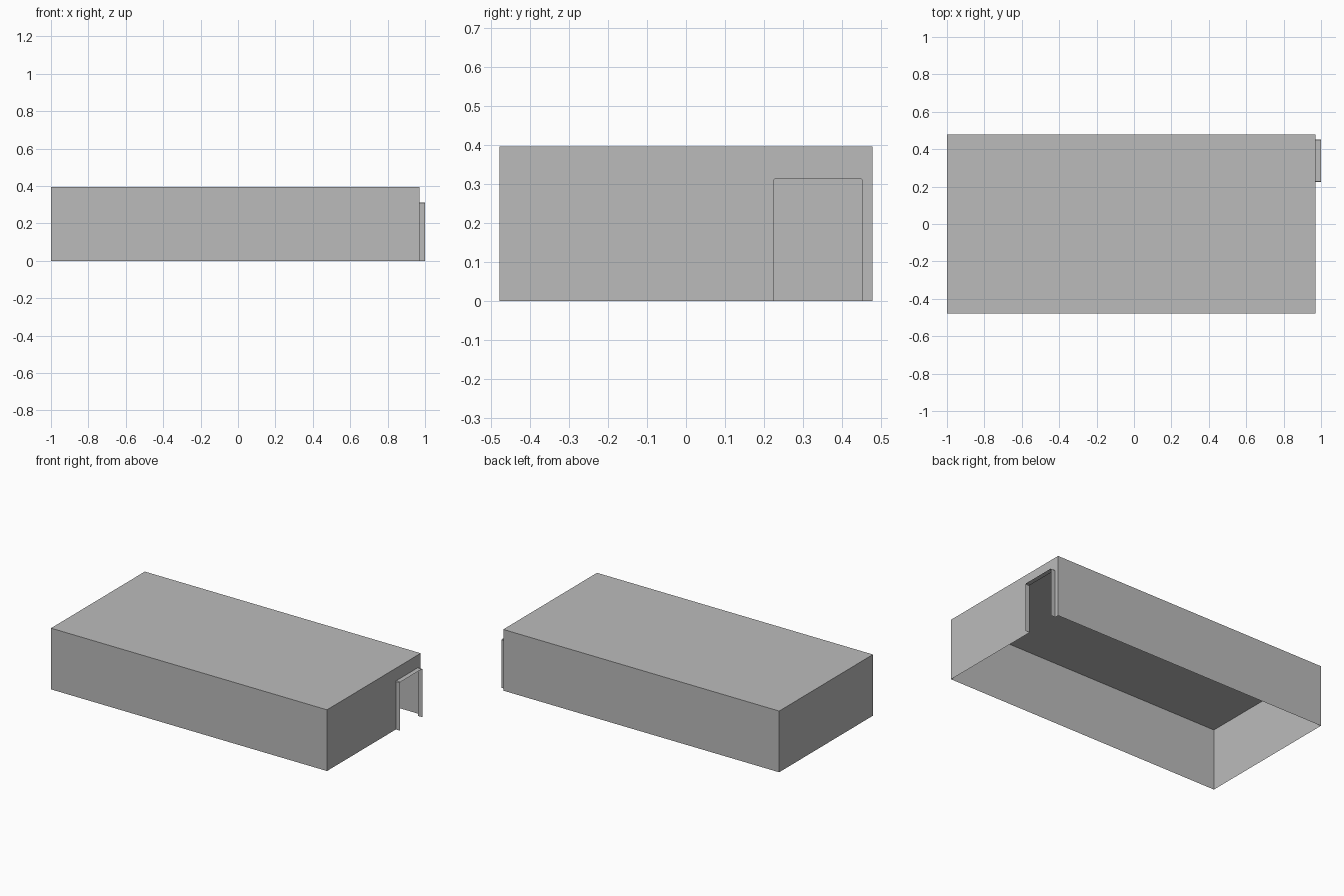
import bpy
import bmesh

old = bpy.data.objects.get("Cube")
if old:
    bpy.data.objects.remove(old, do_unlink=True)

grey = bpy.data.materials.new("plain_grey")
grey.use_nodes = True
colour = (0.5, 0.5, 0.5, 1)
grey.diffuse_color = colour
grey.node_tree.nodes["Principled BSDF"].inputs["Base Color"].default_value = colour

LEFT, RIGHT, HALF_DEPTH, HEIGHT = -1.0, 0.97, 0.478, 0.395
FRAME_OUT = 1.0
DOOR_FRONT, DOOR_BACK, DOOR_TOP, CHAMFER = 0.224, 0.452, 0.313, 0.004

# Doorway outline in (y, z), open at the floor
doorway = [
    (DOOR_FRONT, 0), (DOOR_FRONT, DOOR_TOP - CHAMFER),
    (DOOR_FRONT + CHAMFER, DOOR_TOP), (DOOR_BACK - CHAMFER, DOOR_TOP),
    (DOOR_BACK, DOOR_TOP - CHAMFER), (DOOR_BACK, 0),
]


def make_object(name, bm):
    mesh = bpy.data.meshes.new(name)
    bm.to_mesh(mesh)
    bm.free()
    mesh.materials.append(grey)
    obj = bpy.data.objects.new(name, mesh)
    bpy.context.collection.objects.link(obj)


def add_face(bm, points):
    return bm.faces.new([bm.verts.new(p) for p in points])


# Thin shell: roof and four walls, open underneath
shell = bmesh.new()
D, H = HALF_DEPTH, HEIGHT
add_face(shell, [(LEFT, -D, H), (RIGHT, -D, H), (RIGHT, D, H), (LEFT, D, H)])
add_face(shell, [(LEFT, -D, 0), (RIGHT, -D, 0), (RIGHT, -D, H), (LEFT, -D, H)])
add_face(shell, [(RIGHT, D, 0), (LEFT, D, 0), (LEFT, D, H), (RIGHT, D, H)])
add_face(shell, [(LEFT, D, 0), (LEFT, -D, 0), (LEFT, -D, H), (LEFT, D, H)])

# End wall with the doorway left out
end_wall = [(-D, 0)] + doorway + [(D, 0), (D, H), (-D, H)]
add_face(shell, [(RIGHT, y, z) for y, z in end_wall])
bmesh.ops.remove_doubles(shell, verts=shell.verts, dist=0.0001)
make_object("building_shell", shell)

# Thin door surround standing out from the end wall
frame = bmesh.new()
rows = [[frame.verts.new((x, y, z)) for y, z in doorway] for x in (RIGHT, FRAME_OUT)]
for i in range(len(doorway) - 1):
    frame.faces.new((rows[0][i], rows[1][i], rows[1][i + 1], rows[0][i + 1]))
make_object("door_surround", frame)
